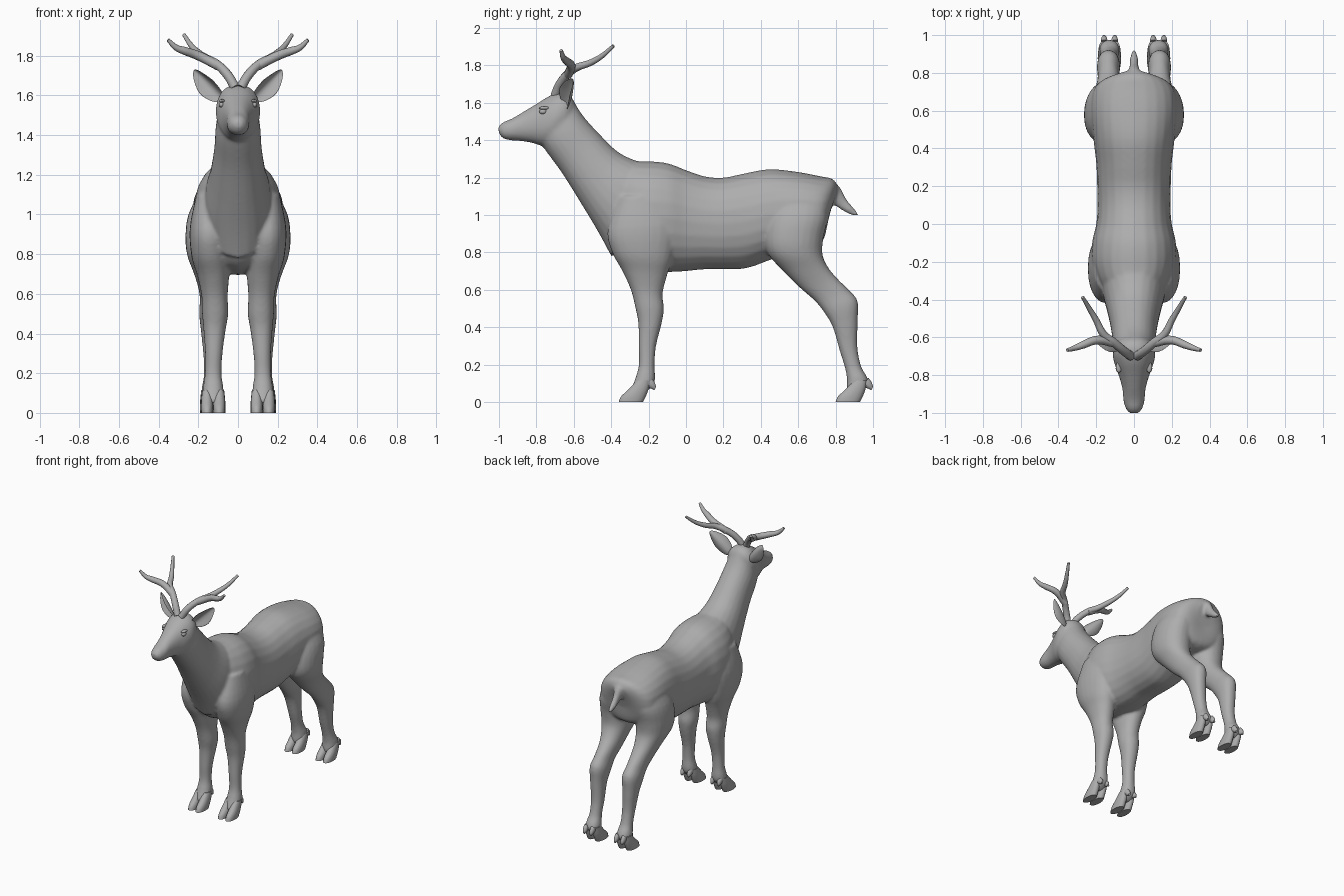
import bpy, bmesh, math
from mathutils import Vector, Matrix

if "Cube" in bpy.data.objects:
    bpy.data.objects.remove(bpy.data.objects["Cube"])

coat = bpy.data.materials.new("warm_neutral_grey")
GREY = (0.42, 0.42, 0.42, 1)
coat.diffuse_color = GREY
coat.use_nodes = True
coat.node_tree.nodes["Principled BSDF"].inputs["Base Color"].default_value = GREY


def spline_rows(rows, steps):
    """Pass a smooth curve through the cross-section rows."""
    rows = [Vector(r) for r in rows]
    out = []
    for i in range(len(rows) - 1):
        a, b = rows[max(i - 1, 0)], rows[i]
        c, d = rows[i + 1], rows[min(i + 2, len(rows) - 1)]
        for k in range(steps):
            t = k / steps
            out.append(b + (c - a) * (t / 2) + (a * 2 - b * 5 + c * 4 - d) * (t * t / 2)
                       + (b * 3 - a - c * 3 + d) * (t ** 3 / 2))
    out.append(rows[-1])
    return out


def loft(bm, rows, side=1, x_shift=0.0, y_shift=0.0, sides=24, steps=4):
    """Skin rounded sections; a row is y, z of one edge, y, z of the other, half width, x."""
    rows = [tuple(r) + (0.0,) * (6 - len(r)) for r in rows]
    rings = []
    for ya, za, yb, zb, width, x in spline_rows(rows, steps):
        ring = []
        for k in range(sides):
            a = math.tau * k / sides
            u, v = math.cos(a), math.sin(a)
            u = math.copysign(abs(u) ** 0.92, u)
            v = math.copysign(abs(v) ** 0.92, v)
            ring.append(bm.verts.new((side * (x + x_shift + v * width),
                                      (ya + yb) / 2 + u * (yb - ya) / 2 + y_shift,
                                      (za + zb) / 2 + u * (zb - za) / 2)))
        rings.append(ring)
    for lower, upper in zip(rings, rings[1:]):
        for k in range(sides):
            j = (k + 1) % sides
            bm.faces.new((lower[k], lower[j], upper[j], upper[k]))
    bm.faces.new(rings[0])
    bm.faces.new(rings[-1])


def finish(name, data):
    """Link a mesh or curve as an object in the coat colour."""
    if isinstance(data, bmesh.types.BMesh):
        bmesh.ops.recalc_face_normals(data, faces=data.faces)
        mesh = bpy.data.meshes.new(name)
        data.to_mesh(mesh)
        data.free()
        data = mesh
    data.materials.append(coat)
    obj = bpy.data.objects.new(name, data)
    bpy.context.collection.objects.link(obj)
    parts.append(obj)
    return obj


parts = []

# Section rows of the body
trunk = [(-.41, .82, -.37, 1.1, .1), (-.34, .74, -.34, 1.27, .17),
         (-.22, .7, -.22, 1.287, .222), (-.1, .695, -.1, 1.277, .222),
         (0, .7, 0, 1.24, .2), (.1, .71, .1, 1.207, .193),
         (.2, .71, .2, 1.2, .195), (.32, .715, .32, 1.224, .2),
         (.45, .76, .45, 1.245, .215), (.6, .82, .6, 1.23, .228),
         (.7, .84, .72, 1.207, .215), (.74, .88, .785, 1.192, .16),
         (.76, .98, .815, 1.15, .07)]
neck = [(-.79, 1.4, -.6, 1.61, .1), (-.74, 1.33, -.55, 1.53, .113),
        (-.66, 1.22, -.46, 1.43, .12), (-.56, 1.06, -.36, 1.335, .14),
        (-.47, .91, -.25, 1.285, .165), (-.4, .78, -.12, 1.25, .17)]
head = [(-1, 1.435, -1.004, 1.47, .022), (-.978, 1.41, -.978, 1.496, .043),
        (-.94, 1.4, -.93, 1.516, .056), (-.88, 1.395, -.87, 1.552, .061),
        (-.82, 1.385, -.8, 1.594, .078), (-.77, 1.37, -.73, 1.637, .1),
        (-.72, 1.38, -.67, 1.657, .112), (-.66, 1.42, -.62, 1.64, .1),
        (-.62, 1.48, -.59, 1.59, .06)]
front_leg = [(-.36, 1.1, -.12, 1.1, .08, .13), (-.42, .92, -.05, .95, .1, .143),
             (-.395, .8, -.07, .78, .095, .14), (-.34, .7, -.1, .68, .08, .125),
             (-.295, .6, -.125, .58, .066, .118), (-.27, .5, -.118, .5, .066, .115),
             (-.255, .42, -.13, .42, .056, .118), (-.253, .3, -.16, .3, .044, .122),
             (-.252, .2, -.168, .2, .042, .125), (-.27, .13, -.165, .13, .051, .125),
             (-.285, .09, -.175, .09, .053, .125), (-.3, .05, -.22, .05, .045, .125)]
hind_leg = [(.5, 1.14, .74, 1.14, .08, .1), (.44, 1, .76, 1, .115, .135),
            (.42, .88, .735, .88, .12, .145), (.44, .79, .73, .79, .11, .145),
            (.52, .7, .76, .72, .085, .14), (.61, .61, .81, .66, .066, .135),
            (.69, .54, .87, .6, .057, .135), (.745, .47, .918, .54, .061, .135),
            (.785, .4, .918, .43, .052, .135), (.82, .28, .917, .29, .044, .13),
            (.848, .19, .937, .19, .042, .13), (.86, .13, .965, .14, .051, .13),
            (.86, .09, .975, .1, .053, .13), (.86, .05, .94, .06, .045, .13)]
tail = [(.74, 1.06, .77, 1.18, .05), (.78, 1.06, .822, 1.15, .034),
        (.82, 1.035, .855, 1.09, .023), (.865, 1.008, .89, 1.045, .021),
        (.905, .996, .915, 1.015, .014), (.92, .996, .923, 1.004, .004)]

# Body: overlapping lofts fused into one skin
bm = bmesh.new()
for rows in (trunk, neck, head, tail):
    loft(bm, rows)
for side in (1, -1):
    loft(bm, front_leg, side)
    loft(bm, hind_leg, side)
body = finish("body", bm)
fuse = body.modifiers.new("fuse", 'REMESH')
fuse.mode = 'VOXEL'
fuse.voxel_size = 0.01
fuse.use_smooth_shade = True
soften = body.modifiers.new("soften", 'SMOOTH')
soften.factor = 0.5
soften.iterations = 6

# Cloven hooves with dewclaws
toe = [(-.265, .115, -.19, .115, .024), (-.305, .07, -.2, .07, .029),
       (-.347, .03, -.215, .03, .031), (-.36, 0, -.23, 0, .03)]
dewclaw = [(-.215, .085, -.185, .13, .018), (-.19, .073, -.168, .108, .016),
           (-.168, .064, -.16, .082, .008)]


def hoof(name, side, x, y_shift):
    bm = bmesh.new()
    for offset in (-.031, .031):
        loft(bm, toe, side, x + offset, y_shift, 16)
        loft(bm, dewclaw, side, x + offset * .9, y_shift, 10, 2)
    finish(name, bm)


# Antlers: tapered curves through a few points
beam = [(.015, -.7, 1.64), (.05, -.675, 1.7), (.11, -.625, 1.76), (.16, -.585, 1.788),
        (.2, -.51, 1.815), (.235, -.45, 1.85), (.272, -.388, 1.905)]
tine = [(.1, -.63, 1.75), (.2, -.615, 1.8), (.27, -.64, 1.825),
        (.31, -.655, 1.84), (.353, -.668, 1.88)]


def antler(name, side):
    curve = bpy.data.curves.new(name, 'CURVE')
    curve.dimensions = '3D'
    curve.bevel_depth = 0.024
    curve.bevel_resolution = 4
    curve.resolution_u = 8
    curve.use_fill_caps = True
    for path in (beam, tine):
        spline = curve.splines.new('BEZIER')
        spline.bezier_points.add(len(path) - 1)
        for i, (point, (x, y, z)) in enumerate(zip(spline.bezier_points, path)):
            point.co = (side * x, y, z)
            point.handle_left_type = point.handle_right_type = 'AUTO'
            point.radius = 1 - 0.62 * (i / (len(path) - 1)) ** 2
    finish(name, curve)


# Ears: cupped leaves opening forward and outward
def ear(name, side):
    bm = bmesh.new()
    bmesh.ops.create_uvsphere(bm, u_segments=24, v_segments=16, radius=1)
    base, tip = Vector((.075, -.645, 1.575)), Vector((.222, -.605, 1.727))
    along = (tip - base).normalized()
    facing = Vector((.45, -.85, -.2))
    facing = (facing - along * facing.dot(along)).normalized()
    across = along.cross(facing)
    for v in bm.verts:
        x, y, z = v.co
        cup = 0.03 * (x * x) - 0.012 * (1 - x * x) * max(y, 0) * 2
        p = (base.lerp(tip, (z + 1) / 2) + across * x * .053 * (1 - .35 * max(z, 0))
             + facing * (y * .014 + cup))
        v.co = (side * p.x, p.y, p.z)
    finish(name, bm)


# Eyes: balls with a lid ridge above
def eye(name, side):
    bm = bmesh.new()
    for centre, scale in (((.083, -.765, 1.553), (.014, .02, .014)),
                          ((.08, -.757, 1.572), (.016, .03, .009))):
        bmesh.ops.create_uvsphere(bm, u_segments=16, v_segments=10, radius=1,
                                  matrix=Matrix.LocRotScale(
                                      Vector((side * centre[0], *centre[1:])), None, Vector(scale)))
    finish(name, bm)


for label, side in (("left", 1), ("right", -1)):
    hoof(label + "_front_hoof", side, .125, 0)
    hoof(label + "_hind_hoof", side, .13, 1.16)
    antler(label + "_antler", side)
    ear(label + "_ear", side)
    eye(label + "_eye", side)

# Bake curves and modifiers, then smooth
bpy.ops.object.select_all(action='DESELECT')
for obj in parts:
    obj.select_set(True)
bpy.context.view_layer.objects.active = body
bpy.ops.object.convert(target='MESH')
bpy.ops.object.shade_smooth_by_angle(angle=math.radians(50))
